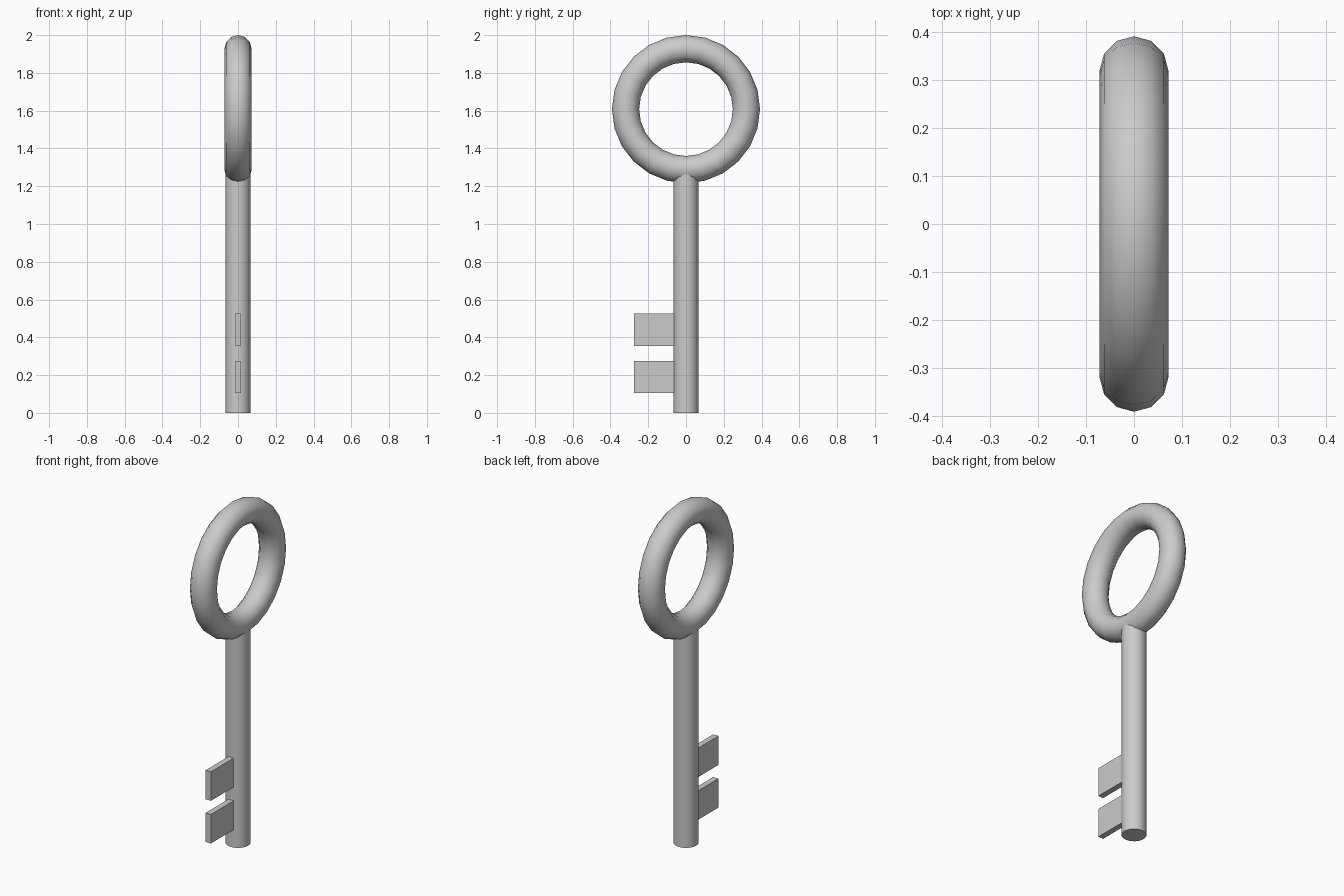
import bpy
from math import radians

if "Cube" in bpy.data.objects:
    bpy.data.objects.remove(bpy.data.objects["Cube"])


def smooth():
    bpy.ops.object.shade_smooth_by_angle(angle=radians(40))


# Ring handle, standing in the YZ plane
bpy.ops.mesh.primitive_torus_add(
    major_segments=24, minor_segments=12, major_radius=0.32, minor_radius=0.072,
    location=(0, 0, 1.608), rotation=(0, radians(90), 0))
bpy.context.object.name = "ring_handle"
smooth()

# Round shaft, its top hidden inside the ring
SHAFT_TOP = 1.28
bpy.ops.mesh.primitive_cylinder_add(
    vertices=24, radius=0.066, depth=SHAFT_TOP, location=(0, 0, SHAFT_TOP / 2))
bpy.context.object.name = "shaft"
smooth()

# Two flat teeth, slightly embedded in the shaft
Y_OUT, Y_IN = -0.275, -0.05
for name, z in (("lower_tooth", 0.19), ("upper_tooth", 0.44)):
    bpy.ops.mesh.primitive_cube_add(size=1, location=(0, (Y_OUT + Y_IN) / 2, z))
    tooth = bpy.context.object
    tooth.name = name
    tooth.scale = (0.034, Y_IN - Y_OUT, 0.17)
    bpy.ops.object.transform_apply(location=False, rotation=False, scale=True)
